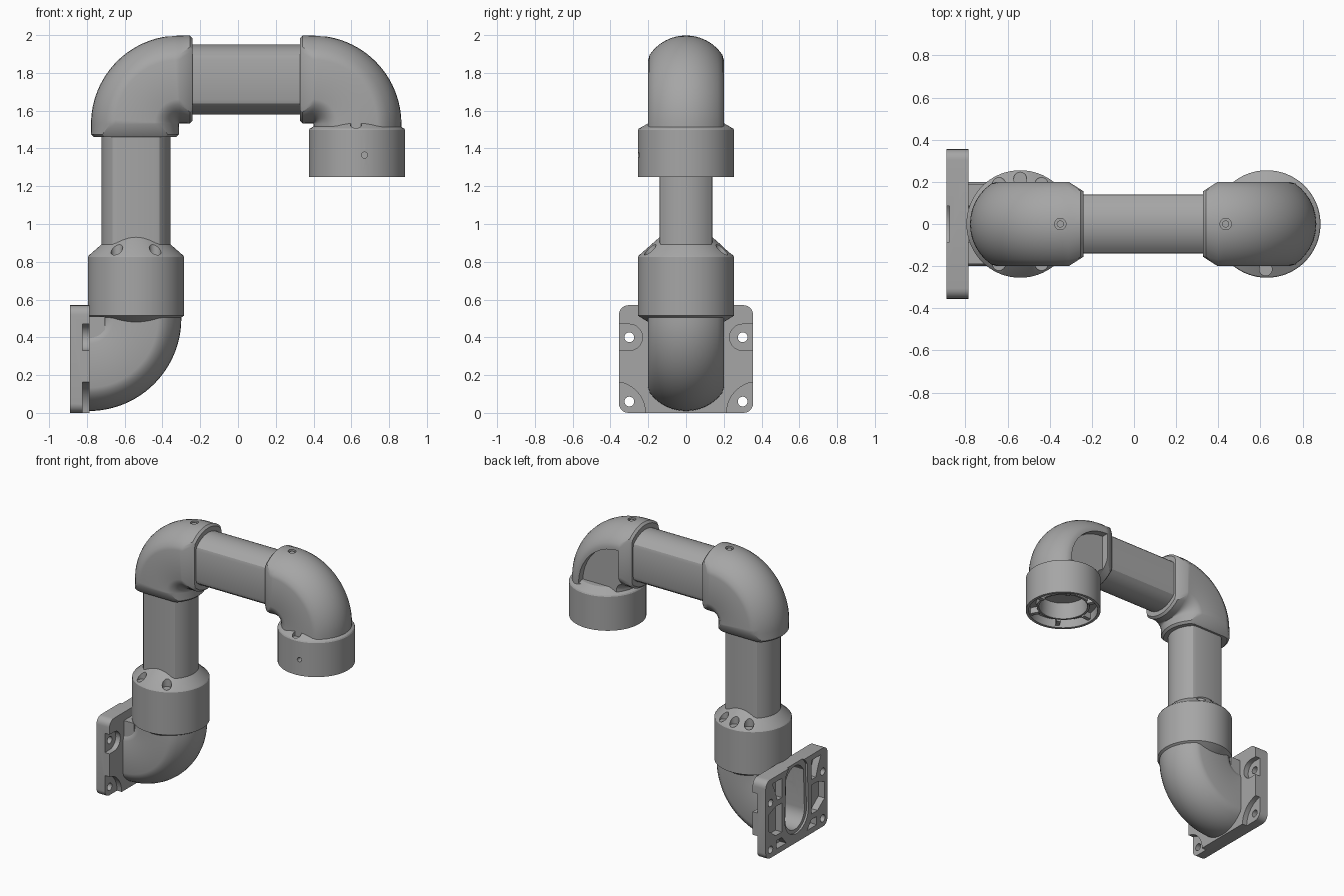
import bpy, bmesh
from math import sin, cos, asin, pi, radians
from mathutils import Vector, Matrix

if "Cube" in bpy.data.objects:
    bpy.data.objects.remove(bpy.data.objects["Cube"], do_unlink=True)

grey = bpy.data.materials.new("painted grey metal")
grey.use_nodes = True
colour = (0.38, 0.38, 0.38, 1)
grey.diffuse_color = colour
grey.node_tree.nodes["Principled BSDF"].inputs["Base Color"].default_value = colour


def finish(name, bm):
    bmesh.ops.remove_doubles(bm, verts=bm.verts, dist=1e-5)
    bmesh.ops.recalc_face_normals(bm, faces=bm.faces)
    mesh = bpy.data.meshes.new(name)
    bm.to_mesh(mesh)
    bm.free()
    ob = bpy.data.objects.new(name, mesh)
    bpy.context.scene.collection.objects.link(ob)
    mesh.materials.append(grey)
    return ob


def skin(name, loops):
    """Join closed loops of points into a capped solid."""
    bm = bmesh.new()
    rings = [[bm.verts.new(p) for p in loop] for loop in loops]
    n = len(rings[0])
    for a, b in zip(rings, rings[1:]):
        for i in range(n):
            j = (i + 1) % n
            bm.faces.new((a[i], a[j], b[j], b[i]))
    bm.faces.new(rings[0])
    bm.faces.new(rings[-1])
    return finish(name, bm)


def section(r, h, steps=12):
    """Circle of radius r cut by flats at +-h, with softened corners."""
    a0 = asin(h / r)
    half = [(r * cos(a0) * 0.88, -h)]
    for i in range(steps + 1):
        a = a0 * 0.94 * (2 * i / steps - 1)
        half.append((r * cos(a), r * sin(a)))
    half.append((r * cos(a0) * 0.88, h))
    return half + [(-u, -v) for u, v in half]


def sweep(name, frames):
    """Frames hold a centre and in-plane direction (x, z), radius and flat."""
    return skin(name, [[(p.x + u.x * a, b, p.y + u.y * a) for a, b in section(r, h)]
                       for p, u, r, h in frames])


def elbow(name, centre, bend, r, h, start, turn, lead_in, lead_out):
    c, frames = Vector(centre), []
    steps = 24
    for i in range(steps + 1):
        t = radians(start + turn * 90 * i / steps)
        u = Vector((cos(t), sin(t)))
        frames.append((c + u * bend, u, r, h))

    def lead(frame, direction, stations):
        p, u = frame[:2]
        tangent = Vector((-u.y, u.x)) * turn * direction
        return [(p + tangent * d, u, rr, hh) for d, rr, hh in stations]
    return sweep(name, lead(frames[0], -1, lead_in)[::-1] + frames
                 + lead(frames[-1], 1, lead_out))


def lathe(name, x, profile, segments=72):
    bm = bmesh.new()
    vs = [bm.verts.new((r, 0, z)) for r, z in profile]
    es = [bm.edges.new(pair) for pair in zip(vs, vs[1:])]
    bmesh.ops.spin(bm, geom=vs + es, cent=(0, 0, 0), axis=(0, 0, 1),
                   angle=2 * pi, steps=segments)
    bmesh.ops.translate(bm, verts=bm.verts, vec=(x, 0, 0))
    return finish(name, bm)


def prism_x(name, outline, x0, x1):
    return skin(name, [[(x, y, z) for y, z in outline] for x in (x0, x1)])


def box(name, x, y, z):
    return prism_x(name, [(y[0], z[0]), (y[1], z[0]), (y[1], z[1]), (y[0], z[1])], *x)


def arc(y, z, r, a, b, n=10):
    return [(y + r * cos(radians(a + (b - a) * i / n)),
             z + r * sin(radians(a + (b - a) * i / n))) for i in range(n + 1)]


def cylinder(name, centre, r, depth, axis="Z", sides=24):
    bm = bmesh.new()
    turn = {"Z": Matrix(), "X": Matrix.Rotation(pi / 2, 4, "Y"),
            "Y": Matrix.Rotation(pi / 2, 4, "X")}[axis]
    bmesh.ops.create_cone(bm, cap_ends=True, segments=sides, radius1=r, radius2=r,
                          depth=depth, matrix=Matrix.Translation(centre) @ turn)
    return finish(name, bm)


def cut(targets, cutters):
    for cutter in cutters:
        cutter.hide_render = True
        for ob in targets:
            mod = ob.modifiers.new("cut", "BOOLEAN")
            mod.operation, mod.solver, mod.object = "DIFFERENCE", "EXACT", cutter
            bpy.context.view_layer.objects.active = ob
            bpy.ops.object.modifier_apply(modifier=mod.name)
        bpy.data.objects.remove(cutter, do_unlink=True)


# Straight tubes
across, up = Vector((1, 0)), Vector((0, 1))
tubes = [
    sweep("upright_tube", [(Vector((-0.54, z)), across, 0.183, 0.14) for z in (0.8, 1.5)]),
    sweep("cross_tube", [(Vector((x, 1.765)), up, 0.185, 0.14) for x in (-0.28, 0.37)])]

# Elbows, with chamfered sockets where tubes enter
socket = [(0.0701, 0.233, 0.155), (0.0702, 0.22, 0.15)]
socket = [(0.055, 0.233, 0.165), (0.07, 0.218, 0.155)]
corner = elbow("corner_elbow", (-0.31, 1.53), 0.235, 0.233, 0.2, 90, 1, socket, socket)
end = elbow("end_elbow", (0.397, 1.53), 0.235, 0.233, 0.2, 90, -1, socket,
            [(0.09, 0.233, 0.2)])
base = elbow("base_elbow", (-0.79, 0.5), 0.25, 0.24, 0.2, 270, 1,
             [(0.05, 0.24, 0.2)], [(0.06, 0.24, 0.2)])

# Round collars
pivot = lathe("pivot_collar", -0.54, [
    (0, 0.475), (0.19, 0.475), (0.255, 0.515), (0.255, 0.825), (0.25, 0.833),
    (0.14, 0.93), (0, 0.93)])
outlet = lathe("outlet_collar", 0.63, [
    (0, 1.54), (0.19, 1.54), (0.25, 1.505), (0.255, 1.497), (0.255, 1.25), (0.235, 1.25),
    (0.23, 1.31), (0.185, 1.31), (0.18, 1.28), (0.165, 1.28), (0.16, 1.40), (0, 1.40)])

# Clips inside the outlet
clips = []
for i in range(6):
    clip = box("outlet_clip", (0.175, 0.238), (-0.014, 0.014), (1.265, 1.32))
    clip.data.transform(Matrix.Translation((0.63, 0, 0)) @ Matrix.Rotation(i * pi / 3, 4, "Z"))
    clips.append(clip)

# Wall flange with rounded corners
outline = []
for y, z, a in ((0.305, 0.52, 0), (-0.305, 0.52, 90), (-0.305, 0.05, 180), (0.305, 0.05, 270)):
    outline += arc(y, z, 0.05, a, a + 90, 6)
flange = prism_x("wall_flange", outline, -0.89, -0.785)
block = box("flange_web", (-0.80, -0.705), (-0.19, 0.19), (0.36, 0.51))

# Bolt holes, bolt seats and rear pockets in the flange
for s in (-1, 1):
    seat = arc(0.30, 0.40, 0.07, 90, 270) + [(0.5, 0.33), (0.5, 0.47)]
    foot = arc(0.38, 0.0, 0.165, 90, 180) + [(0.2, -0.1), (0.5, -0.1), (0.5, 0.165)]
    side = [(0.17, 0.14), (0.24, 0.14), (0.32, 0.20), (0.32, 0.32), (0.24, 0.35), (0.17, 0.35)]
    top = [(0.17, 0.39), (0.22, 0.39), (0.25, 0.47), (0.28, 0.53), (0.17, 0.53)]
    low = [(0.12, 0.04), (0.23, 0.04), (0.23, 0.10), (0.17, 0.10)]
    cutters = [cylinder("bolt_cutter", (-0.84, s * 0.3, z), 0.026, 0.3, "X")
               for z in (0.06, 0.40)]
    for shape, x0, x1 in ((seat, -0.822, -0.7), (foot, -0.822, -0.7), (side, -0.95, -0.84),
                          (top, -0.95, -0.84), (low, -0.95, -0.84)):
        cutters.append(prism_x("pocket_cutter", [(s * y, z) for y, z in shape], x0, x1))
    cut([flange], cutters)

# Cable passage through the flange, with a stepped lip
for w, x1, targets in ((0.135, -0.875, [flange]), (0.11, -0.62, [flange, block, base])):
    mouth = arc(0, 0.2, w, 180, 360, 20) + arc(0, 0.44 + w - 0.11, w, 25, 155, 10)
    cut(targets, [prism_x("passage_cutter", mouth, -0.95, x1)])

# Bolt recesses round the pivot collar
cut([pivot], [cylinder("recess_cutter",
                       (-0.54 + 0.215 * sin(radians(a)), -0.215 * cos(radians(a)), 0.92),
                       0.031, 0.17)
              for a in (-28, 28, 152, 180, 208)])

# Recess and set screw hole on the outlet collar
cut([outlet], [cylinder("recess_cutter", (0.625, -0.215, 1.55), 0.03, 0.1),
               cylinder("screw_cutter", (0.67, -0.24, 1.365), 0.016, 0.1, "Y")])

# Side pocket at the back of the end elbow
pocket = [(0.405, 1.5)] + arc(0.405, 1.53, 0.32, 0, 90) 
cut([end], [skin("pocket_cutter", [[(x, y, z) for x, z in pocket] for y in (0.15, 0.3)])])

# Screws on top of the upper elbows
screws = []
for ob, x in ((corner, -0.35), (end, 0.435)):
    cut([ob], [cylinder("screw_cutter", (x, 0, 2.0), 0.027, 0.07)])
    screws.append(cylinder("elbow_screw", (x, 0, 1.972), 0.017, 0.03, sides=12))

# Smooth the round surfaces, keep the edges crisp
bpy.ops.object.select_all(action="DESELECT")
for ob in tubes + clips + screws + [corner, end, base, pivot, outlet, flange, block]:
    ob.select_set(True)
    bpy.context.view_layer.objects.active = ob
bpy.ops.object.shade_smooth_by_angle(angle=radians(25))
